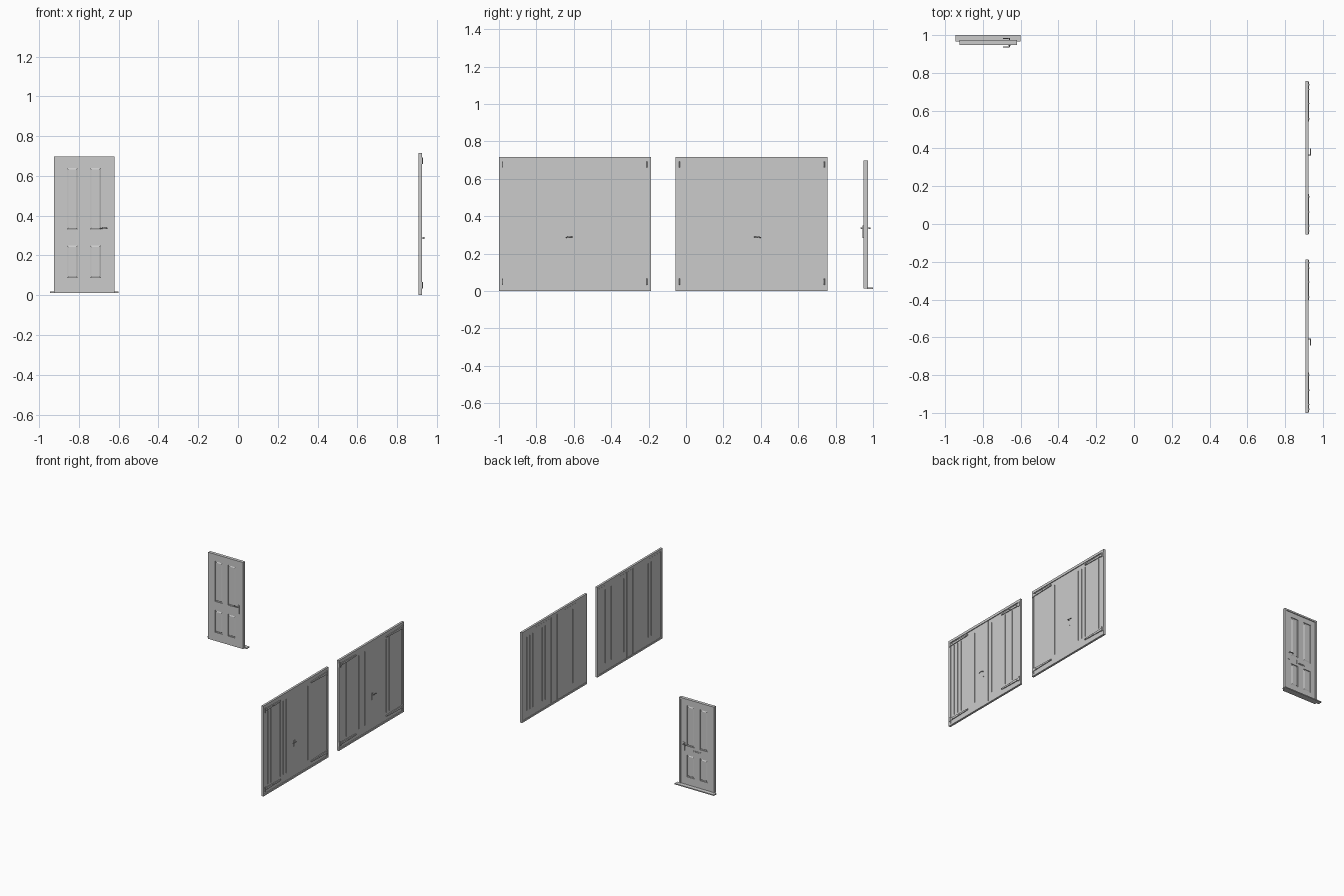
import bpy, bmesh
from mathutils import Vector

if "Cube" in bpy.data.objects:
    bpy.data.objects.remove(bpy.data.objects["Cube"])


def mesh_object(name, bm):
    bmesh.ops.recalc_face_normals(bm, faces=bm.faces)
    me = bpy.data.meshes.new(name)
    bm.to_mesh(me)
    bm.free()
    ob = bpy.data.objects.new(name, me)
    bpy.context.collection.objects.link(ob)
    return ob


def add_box(bm, x, y, z):
    x, y, z = sorted(x), sorted(y), sorted(z)
    vs = bmesh.ops.create_cube(bm, size=1)["verts"]
    for v in vs:
        v.co = Vector([a[0] + (c + 0.5) * (a[1] - a[0]) for c, a in zip(v.co, (x, y, z))])
    return vs


def boxes(name, items):
    bm = bmesh.new()
    for b in items:
        add_box(bm, *b)
    return mesh_object(name, bm)


def rod(name, pts, r):
    cu = bpy.data.curves.new(name, "CURVE")
    cu.dimensions = "3D"
    cu.bevel_depth, cu.bevel_resolution, cu.use_fill_caps = r, 1, True
    sp = cu.splines.new("POLY")
    sp.points.add(len(pts) - 1)
    for p, c in zip(sp.points, pts):
        p.co = (*c, 1)
    ob = bpy.data.objects.new(name, cu)
    bpy.context.collection.objects.link(ob)
    return ob


# ---------- panelled house door ----------
F, B = 0.948, 0.967            # leaf front and back planes
X0, X1, Z0, Z1 = -0.925, -0.62, 0.012, 0.698
cols = [(-0.866, -0.80), (-0.75, -0.684)]
rows = [(0.08, 0.255), (0.325, 0.645)]

boxes("door_frame", [((X0, X0 + 0.013), (F, 0.973), (Z0, Z1)),
                     ((X1 - 0.013, X1), (F, 0.973), (Z0, Z1)),
                     ((X0 + 0.013, X1 - 0.013), (F, 0.973), (Z1 - 0.013, Z1))])
lx0, lx1, lz1 = X0 + 0.013, X1 - 0.013, Z1 - 0.013
boxes("door_stiles_and_rails",
      [((a, b), (F, B), (Z0, lz1)) for a, b in
       ((lx0, cols[0][0]), (cols[0][1], cols[1][0]), (cols[1][1], lx1))] +
      [(c, (F, B), r) for c in cols for r in
       ((Z0, rows[0][0]), (rows[0][1], rows[1][0]), (rows[1][1], lz1))])

# recessed panels with a raised, bevelled field on both faces
bm = bmesh.new()
for c in cols:
    for r in rows:
        add_box(bm, c, (F + 0.006, B - 0.006), r)
        for base, out in ((F + 0.006, F + 0.002), (B - 0.006, B - 0.002)):
            vs = add_box(bm, (c[0] + 0.006, c[1] - 0.006), (base, out),
                         (r[0] + 0.006, r[1] - 0.006))
            for v in vs:
                if abs(v.co.y - out) < 1e-5:
                    v.co.x += 0.007 if v.co.x < sum(c) / 2 else -0.007
                    v.co.z += 0.007 if v.co.z < sum(r) / 2 else -0.007
mesh_object("door_panels", bm)

boxes("door_sill", [((-0.945, -0.60), (0.967, 1.0), (0.01, 0.018))])
boxes("letter_plate", [((-0.815, -0.735), (B, B + 0.003), (0.277, 0.303)),
                       ((-0.808, -0.742), (B, B + 0.005), (0.283, 0.297))])

# lever handles on both faces
for side, y, tip in (("front", F, 0.937), ("back", B, 0.983)):
    d = 0.004 if side == "back" else -0.004
    boxes(f"door_{side}_handle_plate", [((-0.668, -0.652), (y, y + d), (0.283, 0.35))])
    rod(f"door_{side}_lever", [(-0.66, y, 0.337), (-0.66, tip, 0.337),
                               (-0.677, tip, 0.338), (-0.693, tip, 0.334)], 0.003)


# ---------- boarded double doors ----------
def double_door(label, Y):
    y0, y1, top = -1.0, -0.187, 0.716
    fx, lx, core = (0.907, 0.924), (0.909, 0.920), (0.911, 0.9175)
    low, high, rail_lo, rail_hi = 0.016, 0.694, 0.075, 0.66
    in0, in1, g = y0 + 0.018, y1 - 0.018, 0.0015

    def span(a, b):
        return (Y(a), Y(b))

    boxes(f"{label}_frame", [(fx, span(y0, in0), (0, top)), (fx, span(in1, y1), (0, top)),
                             (fx, span(in0, in1), (0.696, top)),
                             (fx, span(in0, in1), (0, 0.013))])
    # thin core seen at the bottom of the grooves
    boxes(f"{label}_core", [(core, span(in0, in1), (0.013, 0.696))])
    # each section: ends, then the grooves between its boards
    sections = {
        "wide_leaf": (in0, -0.632, [-0.941 + 0.0388 * i for i in range(7)]),
        "middle_stile": (-0.632, -0.557, []),
        "narrow_leaf": (-0.557, in1, [-0.518 + 0.0775 * i for i in range(4)]),
    }
    for part, (a, b, grooves) in sections.items():
        items = [(lx, span(a + g, b - g), (low, rail_lo)),
                 (lx, span(a + g, b - g), (rail_hi, high))]
        edges = [a, *grooves, b]
        for p, q in zip(edges, edges[1:]):
            items.append((lx, span(p + g, q - g), (rail_lo, rail_hi)))
        boxes(f"{label}_{part}", items)

    # strap hinges with knuckles and bolts at the four corners
    for z in (0.05, 0.676):
        for end, s in ((y0, 1), (y1, -1)):
            bm = bmesh.new()
            vs = add_box(bm, (0.920, 0.9265), span(end + s * 0.018, end + s * 0.215),
                         (z - 0.010, z + 0.010))
            tip = Y(end + s * 0.215)
            for v in vs:
                if abs(v.co.y - tip) < 1e-5:
                    v.co.z = z + (v.co.z - z) * 0.5
            add_box(bm, (0.923, 0.927), span(end + s * 0.004, end + s * 0.02),
                    (z - 0.016, z + 0.016))
            for t in (0.045, 0.12, 0.2):
                r = bmesh.ops.create_cone(bm, cap_ends=True, segments=8, radius1=0.003,
                                          radius2=0.003, depth=0.003)["verts"]
                for v in r:
                    x, y, h = v.co
                    v.co = (0.9275 + h, Y(end + s * t) + x, z + y)
            mesh_object(f"{label}_strap_hinge", bm)
            yk = Y(end + s * 0.019)
            rod(f"{label}_hinge_knuckle", [(0.926, yk, z - 0.017), (0.926, yk, z + 0.017)], 0.0045)

    # lever handle on the middle stile
    boxes(f"{label}_handle_plate", [((0.920, 0.923), span(-0.616, -0.602), (0.247, 0.298))])
    rod(f"{label}_lever", [(0.921, Y(-0.609), 0.288), (0.935, Y(-0.609), 0.288),
                           (0.935, Y(-0.626), 0.289), (0.935, Y(-0.643), 0.286)], 0.003)


double_door("left_double_door", lambda y: y)
double_door("right_double_door", lambda y: -0.243 - y)
